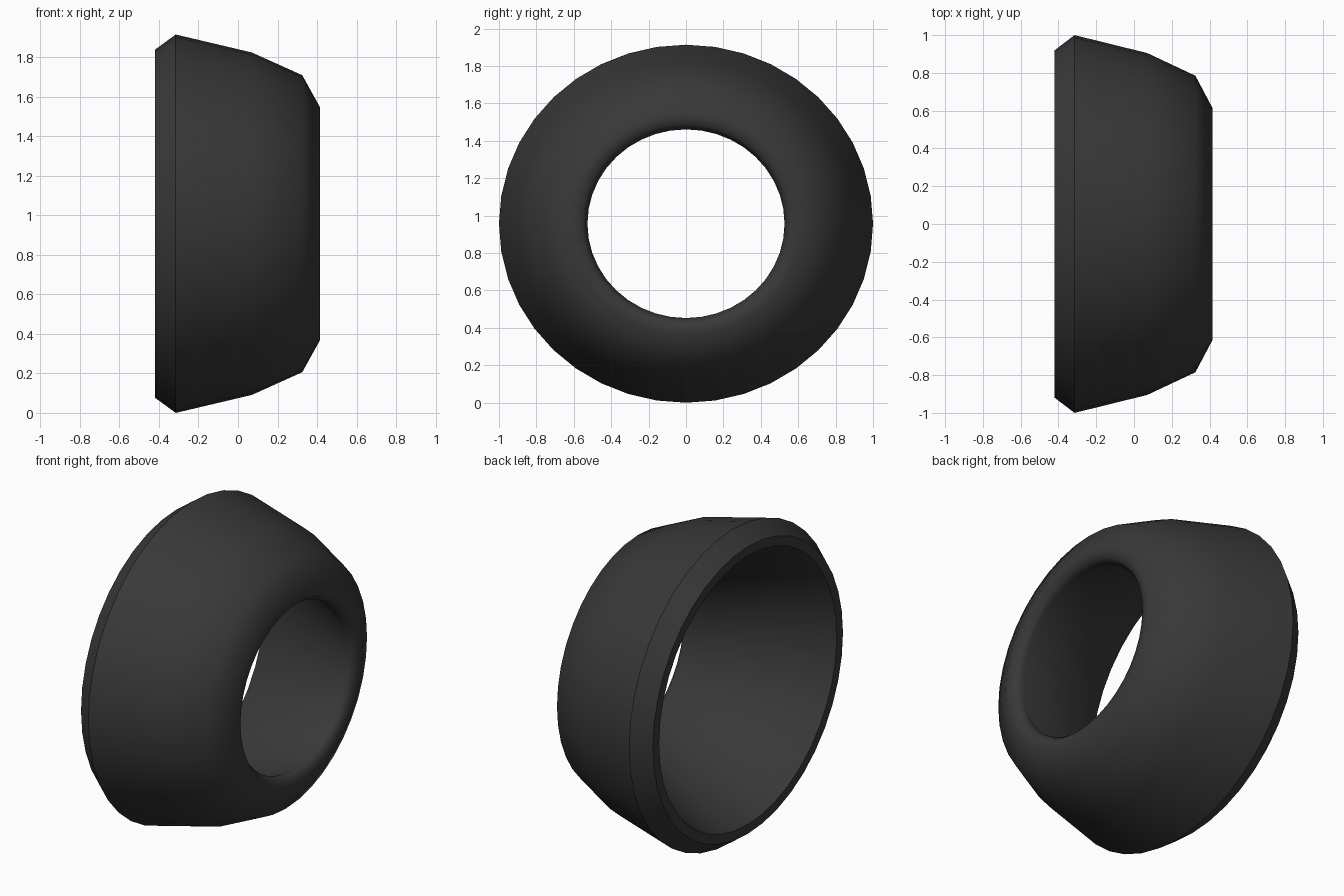
import bpy, bmesh, math

if "Cube" in bpy.data.objects:
    bpy.data.objects.remove(bpy.data.objects["Cube"])

SEGMENTS = 40
Z_SCALE = 0.957            # ring is slightly flattened in height

# Closed cross-section as (x, radius), starting at the back rim
PROFILE = [(-0.42, 0.92), (-0.315, 1.0), (0.07, 0.905), (0.325, 0.785),
           (0.415, 0.615), (0.405, 0.555), (0.365, 0.527), (-0.42, 0.86)]
SHARP_LOOPS = {0, 1, 7}    # rim corners and chamfer stay crisp


def revolve(name, profile, sharp):
    bm = bmesh.new()
    rings = []
    for x, r in profile:
        ring = []
        for s in range(SEGMENTS):
            a = 2 * math.pi * s / SEGMENTS
            ring.append(bm.verts.new((x, r * math.cos(a),
                                      Z_SCALE * (1 + r * math.sin(a)))))
        rings.append(ring)
    for i, ring in enumerate(rings):
        nxt = rings[(i + 1) % len(rings)]
        for s in range(SEGMENTS):
            t = (s + 1) % SEGMENTS
            bm.faces.new((ring[s], ring[t], nxt[t], nxt[s])).smooth = True
    for i in sharp:
        for s in range(SEGMENTS):
            bm.edges.get((rings[i][s], rings[i][(s + 1) % SEGMENTS])).smooth = False
    bmesh.ops.recalc_face_normals(bm, faces=bm.faces)
    mesh = bpy.data.meshes.new(name)
    bm.to_mesh(mesh)
    bm.free()
    obj = bpy.data.objects.new(name, mesh)
    bpy.context.collection.objects.link(obj)
    return obj


# Dark rubber-like ring
ring = revolve("tapered_ring", PROFILE, SHARP_LOOPS)
mat = bpy.data.materials.new("dark_grey")
mat.diffuse_color = (0.04, 0.04, 0.04, 1)
mat.use_nodes = True
mat.node_tree.nodes["Principled BSDF"].inputs["Base Color"].default_value = mat.diffuse_color
ring.data.materials.append(mat)
